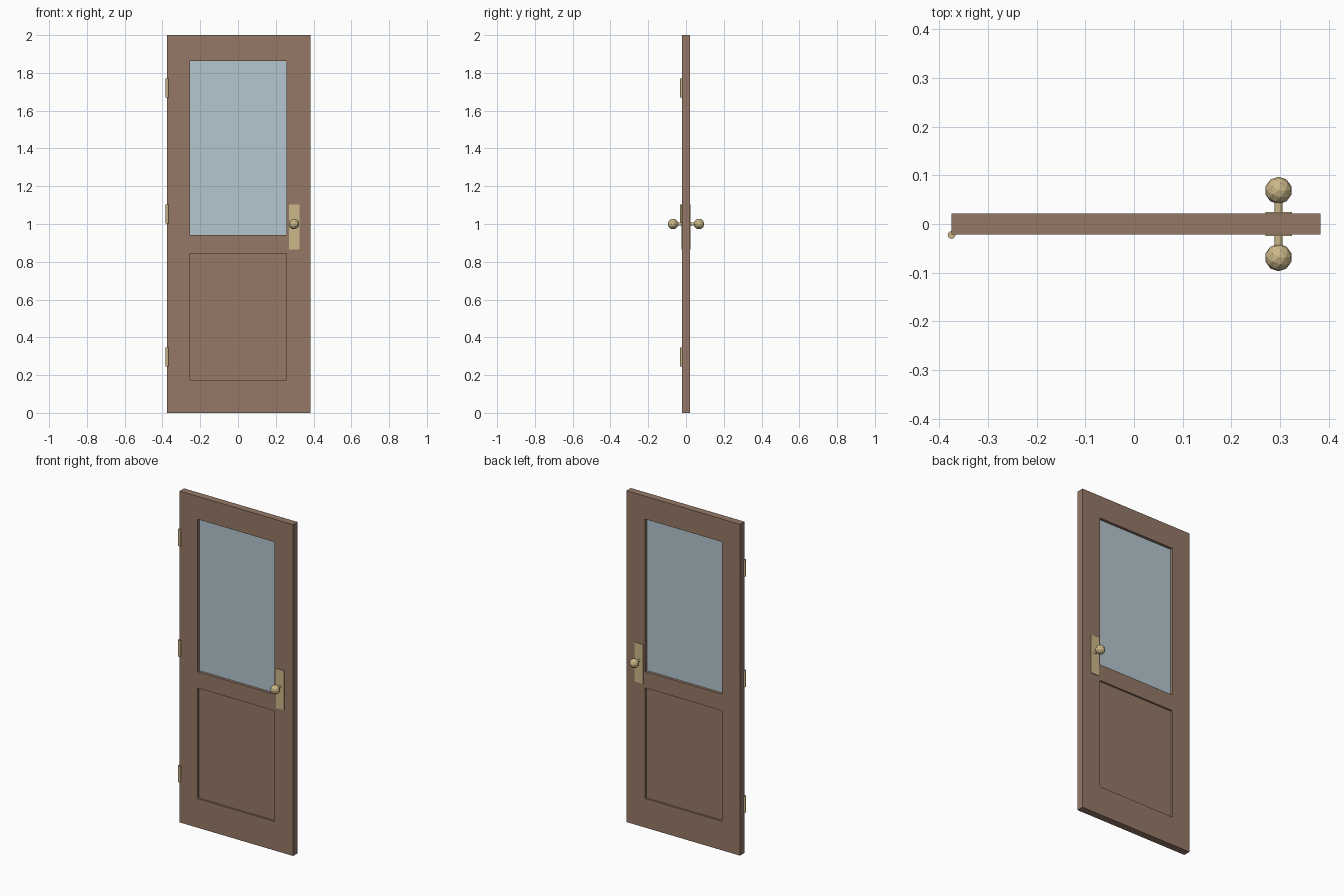
import bpy, bmesh
from math import pi
from mathutils import Matrix, Vector

cube = bpy.data.objects.get("Cube")
if cube:
    bpy.data.objects.remove(cube, do_unlink=True)


def material(name, color):
    mat = bpy.data.materials.new(name)
    mat.use_nodes = True
    rgba = (*color, 1)
    mat.diffuse_color = rgba
    mat.node_tree.nodes["Principled BSDF"].inputs["Base Color"].default_value = rgba
    return mat


wood = material("brown_wood", (0.30, 0.19, 0.135))
glass = material("pale_blue_glass", (0.46, 0.57, 0.63))
brass = material("brass", (0.60, 0.48, 0.25))


def finish(name, bm, mat):
    bmesh.ops.recalc_face_normals(bm, faces=bm.faces)
    mesh = bpy.data.meshes.new(name)
    bm.to_mesh(mesh)
    bm.free()
    mesh.materials.append(mat)
    obj = bpy.data.objects.new(name, mesh)
    bpy.context.collection.objects.link(obj)
    return obj


def box(name, low, high, mat):
    low, high = Vector(low), Vector(high)
    bm = bmesh.new()
    place = Matrix.Translation((low + high) / 2) @ Matrix.Diagonal((*(high - low), 1))
    bmesh.ops.create_cube(bm, size=1, matrix=place)
    return finish(name, bm, mat)


def cylinder(name, center, radius, length, sides, mat, turn=0):
    bm = bmesh.new()
    place = Matrix.Translation(center) @ Matrix.Rotation(turn, 4, "X")
    bmesh.ops.create_cone(bm, cap_ends=True, segments=sides, radius1=radius,
                          radius2=radius, depth=length, matrix=place)
    return finish(name, bm, mat)


# Door frame: one slab with a window opening and a panel opening
half = 0.0212
xs = (-0.375, -0.254, 0.258, 0.383)
zs = (0, 0.175, 0.843, 0.942, 1.862, 2)
bm = bmesh.new()
grid = [[bm.verts.new((x, -half, z)) for x in xs] for z in zs]
for row in range(len(zs) - 1):
    for col in range(len(xs) - 1):
        if col == 1 and row in (1, 3):
            continue
        bm.faces.new((grid[row][col], grid[row][col + 1],
                      grid[row + 1][col + 1], grid[row + 1][col]))
slab = bmesh.ops.extrude_face_region(bm, geom=bm.faces[:], use_keep_orig=True)
moved = [v for v in slab["geom"] if isinstance(v, bmesh.types.BMVert)]
bmesh.ops.translate(bm, verts=moved, vec=(0, 2 * half, 0))
finish("door_frame", bm, wood)

# Recessed infills
box("window_glass", (xs[1], -0.005, zs[3]), (xs[2], 0.005, zs[4]), glass)
box("lower_panel", (xs[1], -0.010, zs[1]), (xs[2], 0.010, zs[2]), wood)

# Handle set on both faces
knob_x = 0.297
for side, sign in (("front", -1), ("back", 1)):
    near, far = sorted((sign * half, sign * 0.025))
    box(side + "_handle_plate", (0.27, near, 0.865), (0.325, far, 1.103), brass)
    cylinder(side + "_knob_stem", (knob_x, sign * 0.04, 1), 0.008, 0.04, 12, brass, pi / 2)
    bm = bmesh.new()
    bmesh.ops.create_icosphere(bm, subdivisions=2, radius=0.028,
                               matrix=Matrix.Translation((knob_x, sign * 0.069, 1)))
    finish(side + "_knob", bm, brass)

# Hinge barrels down the hinge edge
for label, z in (("lower", 0.295), ("middle", 1.053), ("upper", 1.721)):
    cylinder(label + "_hinge", (-0.375, -0.0225, z), 0.008, 0.1, 12, brass)
